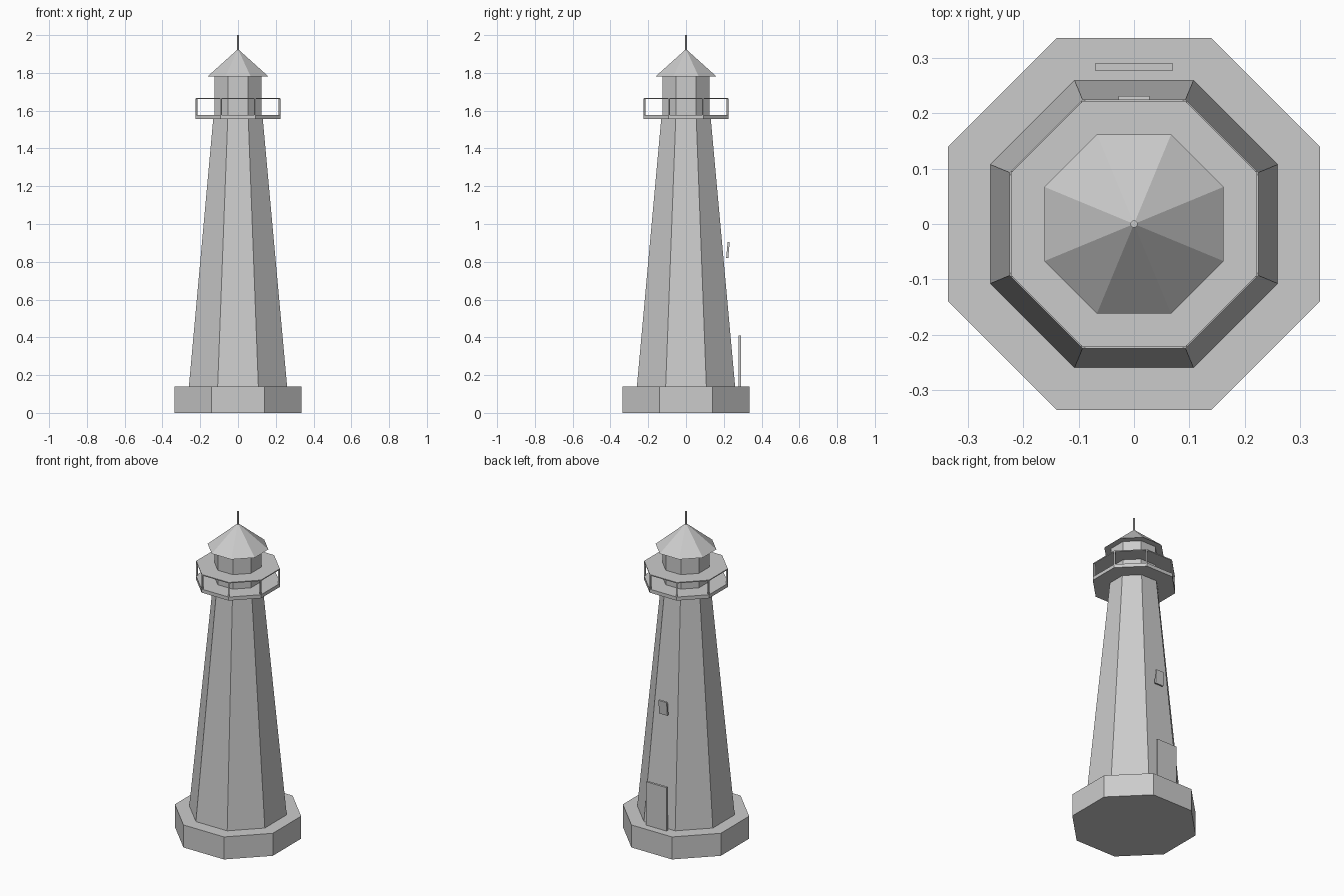
import bpy
from math import pi, cos, sin, radians

cube = bpy.data.objects.get("Cube")
if cube:
    bpy.data.objects.remove(cube, do_unlink=True)

stone = bpy.data.materials.new("pale_grey")
stone.use_nodes = True
GREY = (0.6, 0.6, 0.6, 1)
stone.diffuse_color = GREY
stone.node_tree.nodes["Principled BSDF"].inputs["Base Color"].default_value = GREY


def finish(name):
    obj = bpy.context.object
    obj.name = name
    obj.data.materials.append(stone)
    return obj


def octagon(name, bottom, top, z0, z1):
    """Eight-sided frustum with a flat side to the front; widths are centre to side."""
    k = 1 / cos(pi / 8)
    bpy.ops.mesh.primitive_cone_add(vertices=8, radius1=bottom * k, radius2=top * k,
                                    depth=z1 - z0, location=(0, 0, (z0 + z1) / 2),
                                    rotation=(0, 0, pi / 8))
    return finish(name)


def box(name, size, location, rotation=(0, 0, 0)):
    bpy.ops.mesh.primitive_cube_add(size=1, location=location, rotation=rotation)
    bpy.context.object.scale = size
    return finish(name)


# Stacked octagonal body
octagon("base", 0.337, 0.337, 0, 0.14)
octagon("tower", 0.26, 0.131, 0.14, 1.56)
octagon("gallery_floor", 0.225, 0.225, 1.555, 1.577)
octagon("lantern_room", 0.125, 0.125, 1.56, 1.78)
octagon("gallery_rail_plate", 0.223, 0.223, 1.661, 1.667)
octagon("roof", 0.162, 0, 1.78, 1.926)
octagon("spire", 0.006, 0.006, 1.91, 2.0)

# Posts at the gallery corners
for i in range(8):
    a = pi / 8 + i * pi / 4
    r = 0.237
    box(f"rail_post_{i + 1}", (0.008, 0.008, 0.09),
        (r * cos(a), r * sin(a), 1.619), (0, 0, a))

# Rear door and window, the window leaning with the wall
box("door", (0.14, 0.014, 0.27), (0, 0.284, 0.275))
box("window", (0.056, 0.011, 0.085), (0, 0.222, 0.863), (radians(-5.2), 0, 0))
